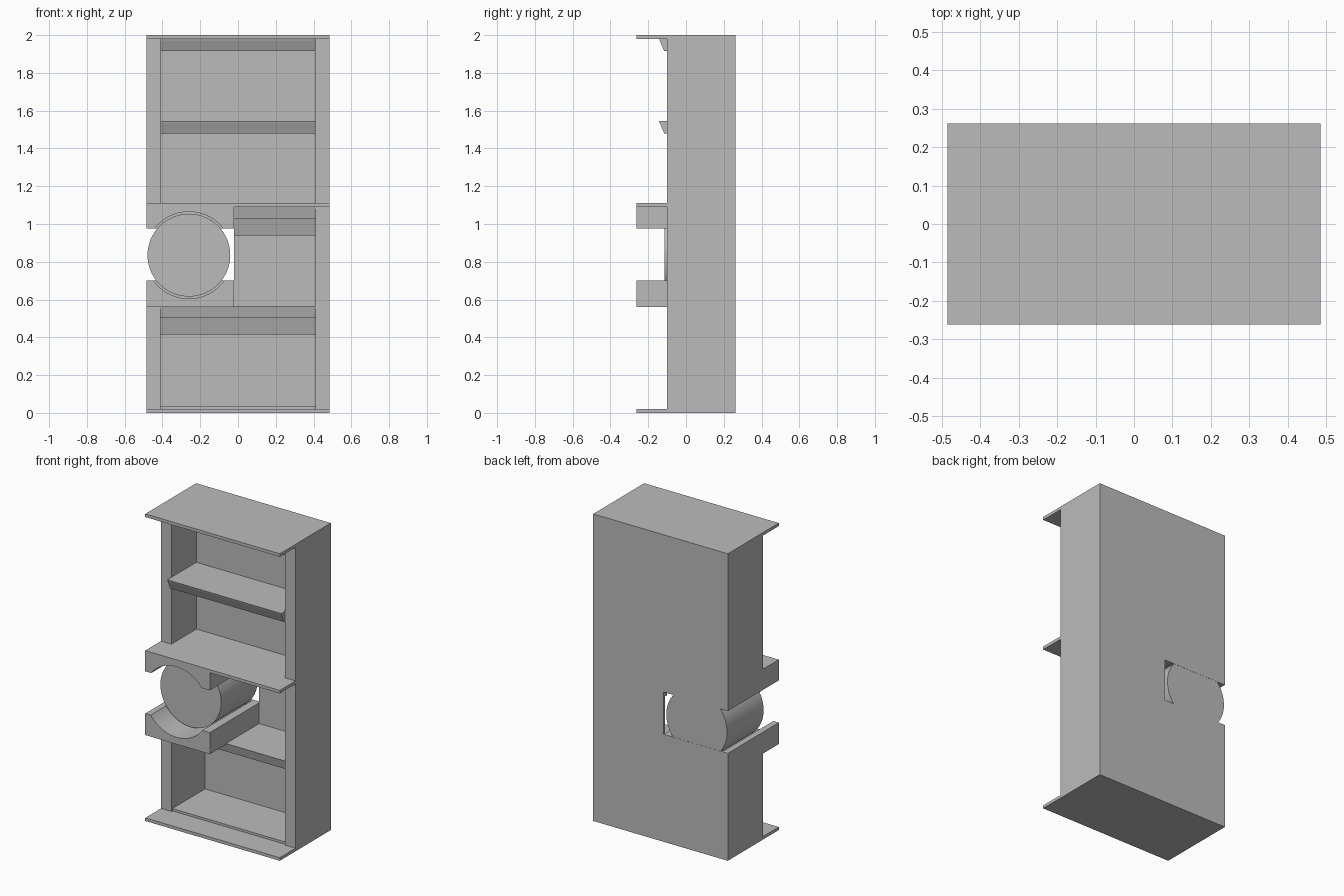
import bpy, bmesh, math

cube = bpy.data.objects.get("Cube")
if cube:
    bpy.data.objects.remove(cube, do_unlink=True)

grey = bpy.data.materials.new("plain_grey")
grey.use_nodes = True
grey.diffuse_color = (0.5, 0.5, 0.5, 1)
grey.node_tree.nodes["Principled BSDF"].inputs["Base Color"].default_value = (0.5, 0.5, 0.5, 1)

HALF, INNER = 0.485, 0.41            # outer and inner half widths
FRONT, LEDGE, BACK = -0.10, -0.262, 0.262
PANEL = 0.246                        # inner face of the thin back panel
EDGE = -0.02                         # right end of the drum holder


def prism(name, x0, x1, profile):
    """Extrude a (y, z) profile from x0 to x1."""
    bm = bmesh.new()
    face = bm.faces.new([bm.verts.new((x0, y, z)) for y, z in profile])
    new = bmesh.ops.extrude_face_region(bm, geom=[face])["geom"]
    verts = [v for v in new if isinstance(v, bmesh.types.BMVert)]
    bmesh.ops.translate(bm, verts=verts, vec=(x1 - x0, 0, 0))
    bmesh.ops.recalc_face_normals(bm, faces=bm.faces)
    mesh = bpy.data.meshes.new(name)
    bm.to_mesh(mesh)
    bm.free()
    mesh.materials.append(grey)
    obj = bpy.data.objects.new(name, mesh)
    bpy.context.collection.objects.link(obj)
    return obj


def box(name, x0, x1, y0, y1, z0, z1):
    return prism(name, x0, x1, [(y0, z0), (y1, z0), (y1, z1), (y0, z1)])


def drum(name, radius, y0, y1):
    bpy.ops.mesh.primitive_cylinder_add(
        vertices=64, radius=radius, depth=y1 - y0,
        location=(-0.26, (y0 + y1) / 2, 0.835), rotation=(math.pi / 2, 0, 0))
    obj = bpy.context.object
    obj.name = name
    obj.data.materials.append(grey)
    bpy.ops.object.shade_smooth_by_angle()
    return obj


# Side walls, the left one open around the drum
box("right_wall", INNER, HALF, FRONT, BACK, 0.02, 1.98)
box("lower_side_wall", -HALF, -INNER, FRONT, BACK, 0.02, 0.56)
box("upper_side_wall", -HALF, -INNER, FRONT, BACK, 1.11, 1.98)

# Projecting boards
box("base_board", -HALF, HALF, LEDGE, BACK, 0, 0.02)
box("inner_floor", -INNER, INNER, FRONT + 0.01, PANEL, 0.02, 0.035)
box("middle_board", -HALF, HALF, LEDGE, BACK, 1.09, 1.11)
box("top_board", -HALF, HALF, LEDGE, BACK, 1.98, 2.0)

# Back panels around the drum opening
box("upper_back", -INNER, INNER, 0.157, BACK, 1.11, 1.98)
box("lower_back", -INNER, INNER, PANEL, BACK, 0.02, 0.56)
box("middle_back", EDGE, INNER, PANEL, BACK, 0.56, 1.09)
box("back_below_drum", -HALF, EDGE, PANEL, BACK, 0.56, 0.70)
box("back_above_drum", -HALF, EDGE, PANEL, BACK, 0.975, 1.09)

# Upper shelves with a slanted front lip
for name, top in (("upper_shelf", 1.545), ("upper_header", 1.98)):
    prism(name, -INNER, INNER, [(-0.142, top), (-0.138, top - 0.012), (-0.115, top - 0.065),
                                (0.157, top - 0.065), (0.157, top)])

# Lower shelves with a sloping strip at the back
for name, x0, top in (("lower_shelf", -INNER, 0.565), ("middle_header", EDGE, 1.09)):
    prism(name, x0, INNER, [(FRONT + 0.005, top), (FRONT + 0.02, top - 0.06), (0.2, top - 0.06),
                            (0.225, top - 0.15), (PANEL, top - 0.15), (PANEL, top)])

# Drum holder blocks with a round seat
cutter = drum("seat_cutter", 0.23, -0.4, PANEL)
cutter.hide_render = True
cutter.hide_viewport = True
cutter.display_type = 'WIRE'
for name, z0, z1 in (("lower_holder", 0.56, 0.70), ("upper_holder", 0.975, 1.09)):
    block = box(name, -HALF, EDGE, LEDGE, PANEL, z0, z1)
    cut = block.modifiers.new("seat", 'BOOLEAN')
    cut.operation = 'DIFFERENCE'
    cut.solver = 'EXACT'
    cut.object = cutter

# Drum
drum("drum", 0.219, -0.115, 0.261)
